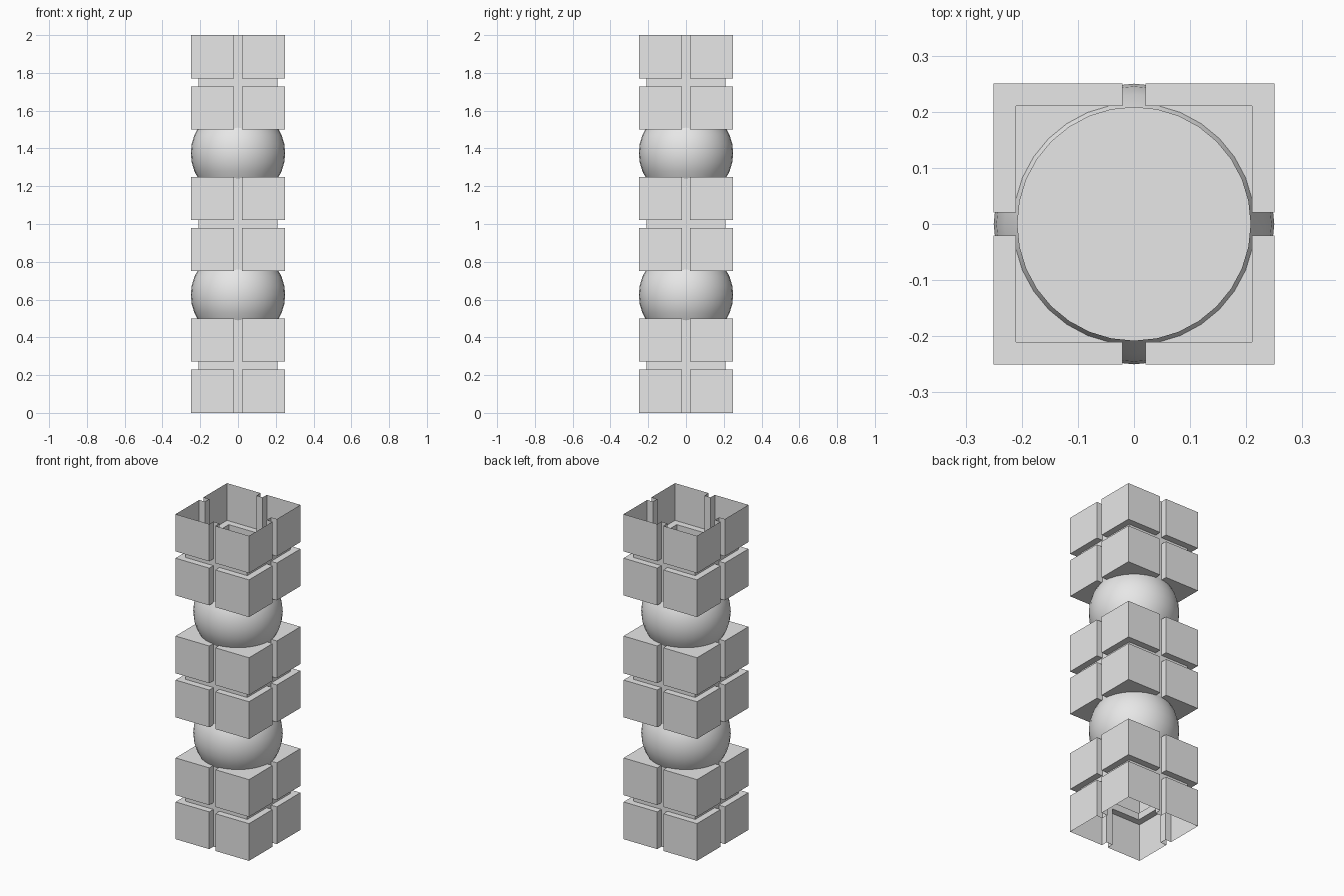
import bpy, bmesh

if "Cube" in bpy.data.objects:
    bpy.data.objects.remove(bpy.data.objects["Cube"])

H, D, G = 0.25, 0.21, 0.0208   # half width, groove floor, half groove width

grey = bpy.data.materials.new("stone grey")
grey.diffuse_color = (0.8, 0.8, 0.8, 1)
grey.use_nodes = True
grey.node_tree.nodes["Principled BSDF"].inputs["Base Color"].default_value = grey.diffuse_color


def finish(bm, name, z, smooth=False):
    me = bpy.data.meshes.new(name)
    for f in bm.faces:
        f.smooth = smooth
    bm.to_mesh(me)
    bm.free()
    me.materials.append(grey)
    ob = bpy.data.objects.new(name, me)
    ob.location.z = z
    bpy.context.collection.objects.link(ob)


def quarter(points, n):
    for _ in range(n):
        points = [(-y, x) for x, y in points]
    return points


def ring(points):
    return [p for n in range(4) for p in quarter(points, n)]


NOTCHED = ring([(D, G), (H, G), (H, H), (G, H), (G, D)])
SQUARE = ring([(D, G), (D, D), (G, D)])
LEDGE = [(D, G), (H, G), (H, H), (G, H), (G, D), (D, D)]


def block(name, z, caps):
    """Hollow grooved cube shell, capped only at the given local heights."""
    bm = bmesh.new()

    def face(pts):
        return bm.faces.new([bm.verts.new(p) for p in pts])

    def wall(outline, z0, z1):
        for a, b in zip(outline, outline[1:] + outline[:1]):
            face([(*a, z0), (*b, z0), (*b, z1), (*a, z1)])

    wall(NOTCHED, -H, -G)
    wall(SQUARE, -G, G)
    wall(NOTCHED, G, H)
    # ledges of the horizontal groove
    for zz in (-G, G):
        for n in range(4):
            pts = [(*p, zz) for p in quarter(LEDGE, n)]
            face(pts if zz < 0 else pts[::-1])
    # end faces
    for zz in caps:
        pts = [(*p, zz) for p in NOTCHED]
        face(pts if zz > 0 else pts[::-1])
    bmesh.ops.remove_doubles(bm, verts=bm.verts, dist=1e-5)
    finish(bm, name, z)


def ball(name, z):
    """Sphere with its hidden polar caps removed."""
    bm = bmesh.new()
    bmesh.ops.create_uvsphere(bm, u_segments=32, v_segments=16, radius=H)
    caps = [f for f in bm.faces if abs(f.calc_center_median().z) > 0.145]
    bmesh.ops.delete(bm, geom=caps, context='FACES')
    finish(bm, name, z, True)


block("lower_block", 0.25, [H])
block("middle_block", 1.0, [-H, H])
block("upper_block", 1.75, [-H])
ball("lower_ball", 0.625)
ball("upper_ball", 1.375)
